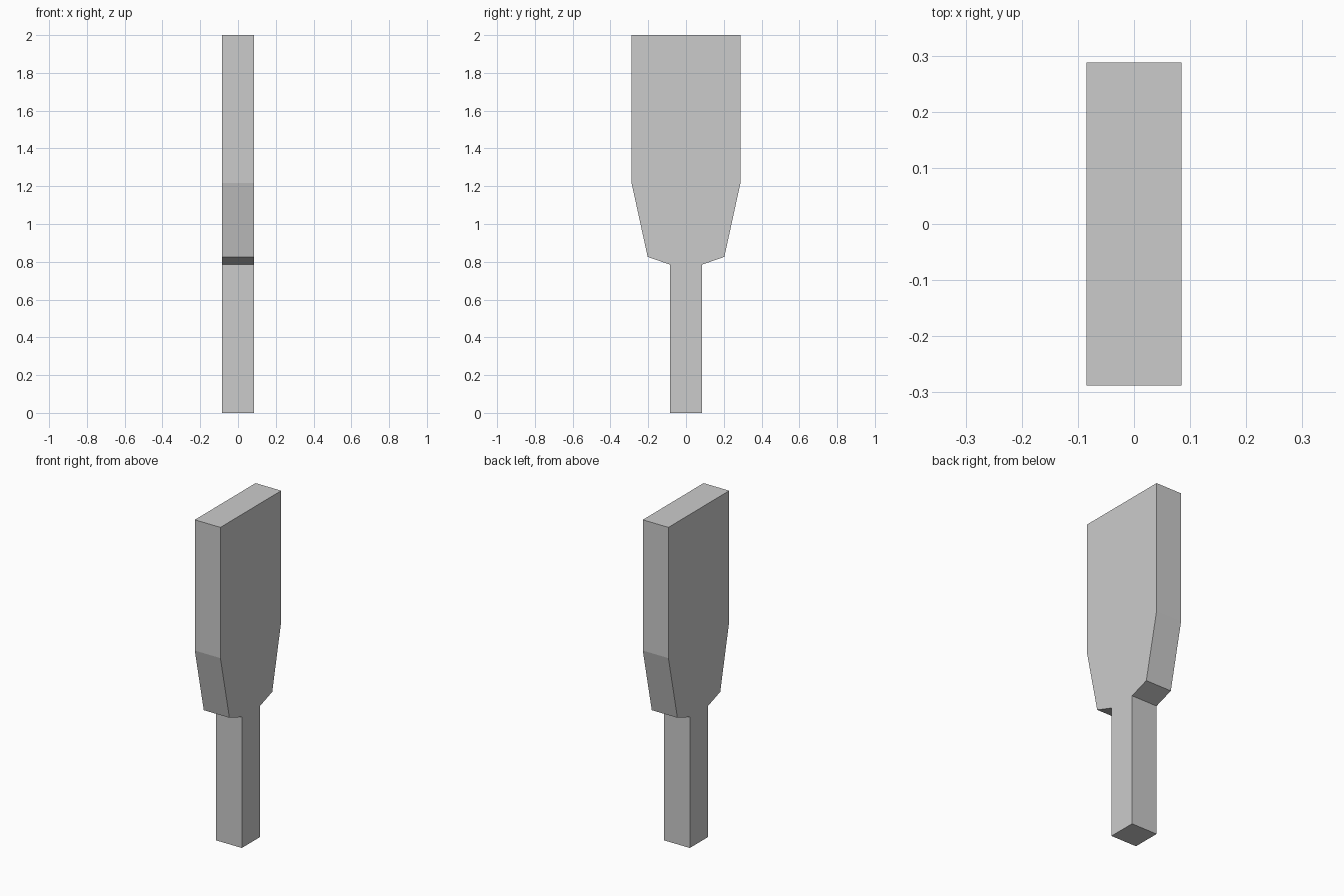
import bpy, bmesh

if "Cube" in bpy.data.objects:
    bpy.data.objects.remove(bpy.data.objects["Cube"])

HALF_THICKNESS = 0.085

# Half outline of the paddle: (half width in y, height z), bottom to top
half = [(0.085, 0.0), (0.085, 0.785), (0.203, 0.826), (0.288, 1.216), (0.288, 2.0)]

# Mirror the outline across y = 0 to close the profile
outline = half + [(-y, z) for y, z in reversed(half)]

# Paddle: flat profile extruded through its thickness
bm = bmesh.new()
face = bm.faces.new([bm.verts.new((-HALF_THICKNESS, y, z)) for y, z in outline])
result = bmesh.ops.extrude_face_region(bm, geom=[face], use_keep_orig=True)
moved = [g for g in result["geom"] if isinstance(g, bmesh.types.BMVert)]
bmesh.ops.translate(bm, verts=moved, vec=(2 * HALF_THICKNESS, 0, 0))
bmesh.ops.recalc_face_normals(bm, faces=bm.faces[:])

mesh = bpy.data.meshes.new("paddle")
bm.to_mesh(mesh)
bm.free()
paddle = bpy.data.objects.new("paddle", mesh)
bpy.context.collection.objects.link(paddle)
